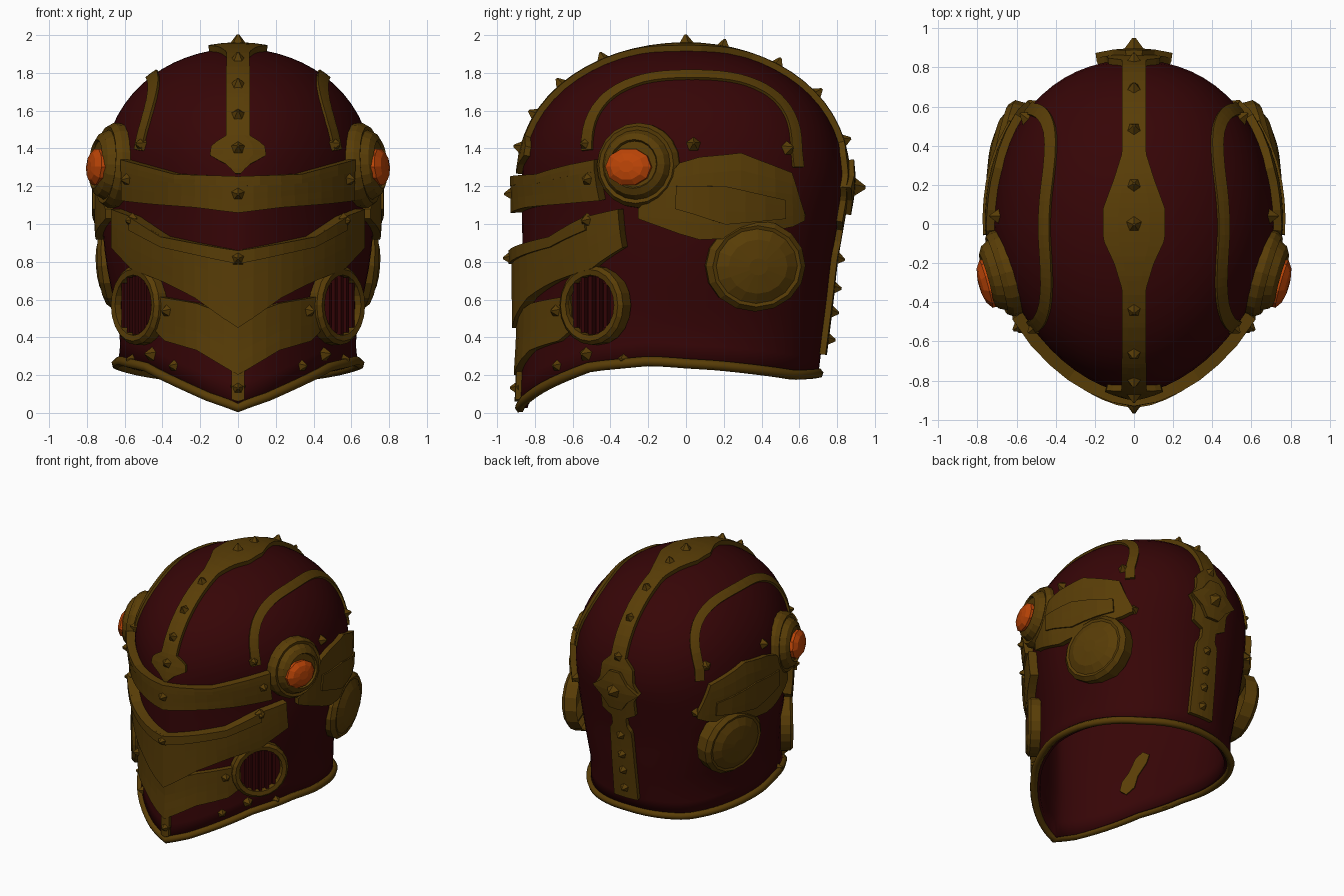
import bpy, bmesh
from math import sin, cos, pi, radians
from mathutils import Vector, Matrix
from mathutils.bvhtree import BVHTree

if "Cube" in bpy.data.objects:
    bpy.data.objects.remove(bpy.data.objects["Cube"])


def material(name, rgb):
    m = bpy.data.materials.new(name)
    m.use_nodes = True
    m.diffuse_color = (*rgb, 1)
    m.node_tree.nodes["Principled BSDF"].inputs["Base Color"].default_value = (*rgb, 1)
    return m


RED = material("dark red", (0.037, 0.0015, 0.002))
GOLD = material("old gold", (0.1, 0.047, 0.002))
ORANGE = material("orange", (0.5, 0.058, 0.002))


def finish(name, bm, *mats):
    mesh = bpy.data.meshes.new(name)
    bmesh.ops.recalc_face_normals(bm, faces=bm.faces)
    bm.to_mesh(mesh)
    ob = bpy.data.objects.new(name, mesh)
    bpy.context.collection.objects.link(ob)
    for m in mats:
        mesh.materials.append(m)
    return ob


def lerp(table, t):
    if t <= table[0][0]:
        return table[0][1]
    for (a, u), (b, v) in zip(table, table[1:]):
        if t <= b:
            return u + (v - u) * (t - a) / (b - a)
    return table[-1][1]


# Helmet form: half width, front and back depth, front roundness by height, rim height by angle
WIDTH = [(0, .62), (.25, .635), (.4, .62), (.6, .66), (.8, .7), (1, .72), (1.2, .72)]
FRONT = [(0, .88), (.25, .87), (.4, .86), (1.2, .87)]
BACK = [(.2, .7), (.6, .75), (.8, .77), (1.2, .84)]
ROUND = [(.4, 1.74), (.7, 1.62), (1.1, 1.6), (1.4, 1.8), (1.9, 2)]
RIM = [(0, .027), (.3, .085), (.6, .165), (.9, .245), (1.3, .275), (1.8, .25), (2.5, .2), (pi, .21)]
TOP = 1.93


def form(angle, z):
    k = max(0, (z - 1.2) / (TOP - 1.2))
    dome = max(0, 1 - k ** 2.3) ** .5
    s, c = sin(angle), cos(angle)
    n = lerp(ROUND, z) if c > 0 else 2.15
    x = lerp(WIDTH, z) * abs(s) ** (2 / n) * (1 if s > 0 else -1)
    y = -lerp(FRONT, z) * abs(c) ** (2 / n) if c > 0 else lerp(BACK, z) * abs(c) ** (2 / n)
    return Vector((x * dome, y * dome, z))


def rim_height(angle):
    return lerp(RIM, min(angle, 2 * pi - angle))


# Shell
SIDES, ROWS = 64, 26
angles = [2 * pi * i / SIDES for i in range(SIDES)]
bm = bmesh.new()
rings = []
for j in range(ROWS):
    t = sin(j / ROWS * pi / 2)
    rings.append([bm.verts.new(form(a, rim_height(a) + (TOP - rim_height(a)) * t)) for a in angles])
pole = bm.verts.new((0, 0, TOP))
for j in range(ROWS - 1):
    for i in range(SIDES):
        k = (i + 1) % SIDES
        bm.faces.new((rings[j][i], rings[j][k], rings[j + 1][k], rings[j + 1][i]))
for i in range(SIDES):
    bm.faces.new((rings[-1][i], rings[-1][(i + 1) % SIDES], pole))
bmesh.ops.recalc_face_normals(bm, faces=bm.faces)
TREE = BVHTree.FromBMesh(bm)
shell = finish("helmet_shell", bm, RED)
for p in shell.data.polygons:
    p.use_smooth = True
mod = shell.modifiers.new("wall", 'SOLIDIFY')
mod.thickness, mod.offset = .04, -1


# Points on the shell surface
def lifted(loc, off):
    p, n = TREE.find_nearest(loc)[:2]
    n = n.copy()
    if n.dot(p - Vector((0, 0, .9))) < 0:
        n.negate()
    if abs(p.x) < .003:
        n.x = 0
        n.normalize()
    return p + n * off, n


def cast(origin, direction, fallback):
    hit = TREE.ray_cast(Vector(origin), Vector(direction))[0]
    return hit if hit else Vector(fallback)


def from_front(x, z):
    return cast((x, -3, z), (0, 1, 0), (x, -.5, z))


def from_side(s):
    return lambda y, z: cast((s * 3, y, z), (-s, 0, 0), (s * .5, y, z))


def skin(name, grid, thick, mat):
    bm = bmesh.new()
    rows = [[bm.verts.new(p) for p in row] for row in grid]
    for r, q in zip(rows, rows[1:]):
        for i in range(len(r) - 1):
            bm.faces.new((r[i], r[i + 1], q[i + 1], q[i]))
    ob = finish(name, bm, mat)
    m = ob.modifiers.new("plate", 'SOLIDIFY')
    m.thickness, m.offset = thick, 0
    return ob


def plate(name, caster, outline, off, thick, div=5, steps=3):
    """Outline rows are (across, upper z, lower z)."""
    up = [(u, a) for u, a, b in outline]
    low = [(u, b) for u, a, b in outline]
    cols = [u + (v - u) * i / steps for (u, _), (v, _) in zip(up, up[1:]) for i in range(steps)]
    grid = []
    for u in cols + [up[-1][0]]:
        a, b = lerp(up, u), lerp(low, u)
        grid.append([lifted(caster(u, a + (b - a) * i / div), off)[0] for i in range(div + 1)])
    return skin(name, grid, thick, GOLD)


def strip(name, points, widths, off, thick):
    grid = []
    for i, p in enumerate(points):
        n = lifted(p, 0)[1]
        along = points[min(i + 1, len(points) - 1)] - points[max(i - 1, 0)]
        side = n.cross(along).normalized() * widths[i]
        grid.append([lifted(p + side * k, off)[0] for k in (-1, -.5, 0, .5, 1)])
    return skin(name, grid, thick, GOLD)


def mirrored(half):
    return [(-x, a, b) for x, a, b in reversed(half[1:])] + half


# Face plates: brow, visor and lower guard
plate("brow_band", from_front, mirrored(
    [(0, 1.23, 1.06), (.2, 1.24, 1.09), (.4, 1.27, 1.11), (.57, 1.32, 1.13)]), .025, .07)
plate("brow_upper_lip", from_front, mirrored(
    [(0, 1.25, 1.2), (.3, 1.265, 1.22), (.57, 1.34, 1.28)]), .03, .065, 2)
plate("visor_plate", from_front, mirrored(
    [(0, .86, .45), (.2, .9, .61), (.36, .935, .7), (.52, 1.04, .77), (.62, 1.08, .88)]), .025, .07)
plate("visor_lip", from_front, mirrored(
    [(0, .86, .79), (.2, .9, .84), (.36, .935, .88), (.52, 1.04, .97)]), .04, .07, 2)
plate("lower_guard", from_front, mirrored(
    [(0, .5, .2), (.2, .58, .33), (.36, .61, .38), (.42, .62, .45)]), .012, .055)
plate("chin_strap", from_front, mirrored([(0, .22, .06), (.03, .22, .07)]), .01, .04)

# Crest running over the crown from brow to nape
CREST = [(17, .01), (20, .06), (23, .15), (26.5, .14), (29, .06), (70, .06), (78, .1),
         (85, .155), (95, .155), (104, .1), (112, .06), (152, .06), (156, .13), (163, .14),
         (167, .19), (171, .14), (179, .14), (182, .06), (187, .06), (190, .09), (224, .1)]


def crown(deg):
    t = radians(deg)
    return cast((0, 0, 1), (0, -cos(t), sin(t)), (0, -cos(t), 1 + sin(t)))


steps = [17 + 1.5 * i for i in range(139)]
strip("crest", [crown(d) for d in steps], [lerp(CREST, d) for d in steps], .01, .045)
strip("nape_boss", [crown(d) for d in (158, 163, 167, 171, 176)], [.04, .1, .19, .1, .05], .035, .05)


def lathe(name, centre, normal, profile, mats, seg=20, squash=1):
    """Profile rows are (radius, height, material index); returns the local frame."""
    frame = Matrix.Translation(centre) @ Vector(normal).to_track_quat('Z', 'Y').to_matrix().to_4x4()
    bm = bmesh.new()
    rows = []
    for r, h, _ in profile:
        rows.append([bm.verts.new(frame @ Vector((r * cos(2 * pi * i / seg), squash * r * sin(2 * pi * i / seg), h)))
                     for i in range(seg)])
    for j in range(len(rows) - 1):
        for i in range(seg):
            k = (i + 1) % seg
            f = bm.faces.new((rows[j][i], rows[j][k], rows[j + 1][k], rows[j + 1][i]))
            f.material_index = profile[j + 1][2]
    bm.faces.new(rows[-1]).material_index = profile[-1][2]
    finish(name, bm, *mats)
    return frame


for s, label in ((1, "left"), (-1, "right")):
    side = from_side(s)
    # Arched band on the temple
    arc = [(.59, 1.3)]
    for i in range(33):
        t = pi * i / 32
        c = cos(t)
        arc.append((.03 + .55 * abs(c) ** .8 * (1 if c > 0 else -1), 1.39 + .395 * abs(sin(t)) ** .8))
    strip(label + "_temple_band", [side(y, z) for y, z in arc], [.034] * len(arc), .004, .025)

    # Ear plate and round ear cover
    plate(label + "_ear_plate", side, [(-.24, 1.08, 1.03), (-.03, 1.32, .95), (.07, 1.35, .92),
          (.28, 1.37, .93), (.54, 1.27, .99), (.6, 1.06, 1.02)], .018, .05)
    plate(label + "_ear_ridge", side, [(-.05, 1.2, 1.08), (.2, 1.2, 1.0), (.5, 1.13, 1.03)], .035, .04, 3)
    lathe(label + "_ear_cover", (s * .645, .365, .78), (s, .22, -.08),
          [(.265, -.07, 0), (.27, .02, 0), (.24, .05, 0), (.22, .045, 0), (.16, .075, 0), (.05, .09, 0)],
          [GOLD], 16, .9)

    # Lamp with orange lens
    lathe(label + "_lamp_housing", (s * .655, -.25, 1.31), (s, -.28, .08),
          [(.225, -.06, 0), (.225, .02, 0), (.205, .05, 0), (.185, .045, 0), (.165, .085, 0),
           (.13, .105, 0), (.122, .09, 0)], [GOLD])
    lathe(label + "_lamp_lens", (s * .66, -.28, 1.295), (s, -.28, .08),
          [(.126, .06, 0), (.126, .1, 0), (.09, .125, 0), (.04, .135, 0)], [ORANGE], 10, .8)

    # Round cheek vent with vertical bars
    frame = lathe(label + "_vent_ring", (s * .515, -.48, .57), (s * .8, -.6, 0),
                  [(.21, -.035, 0), (.21, .035, 0), (.19, .055, 0), (.16, .05, 0),
                   (.155, .015, 0), (.15, .015, 1)], [GOLD, RED], 20)
    bm = bmesh.new()
    for i in range(-2, 3):
        x = i * .05
        bmesh.ops.create_cube(bm, size=1, matrix=frame @ Matrix.Translation((x, 0, .03))
                              @ Matrix.Diagonal((.022, 2 * (.154 ** 2 - x * x) ** .5, .03, 1)))
    finish(label + "_vent_bars", bm, RED)

    # Small gold pad on the inside of the cheek
    strip(label + "_inner_pad", [side(y, z) for y, z in ((-.46, .7), (-.49, .64), (-.53, .54), (-.56, .46), (-.59, .4))],
          [.03, .05, .04, .055, .03], -.045, .01)

# Trim around the lower rim
curve = bpy.data.curves.new("rim_trim", 'CURVE')
curve.dimensions, curve.bevel_depth, curve.bevel_resolution = '3D', .027, 1
spline = curve.splines.new('POLY')
spline.points.add(SIDES - 1)
for p, a in zip(spline.points, angles):
    v = form(a, rim_height(a))
    p.co = (v.x * 1.015, v.y, v.z, 1)
spline.use_cyclic_u = True
curve.materials.append(GOLD)
bpy.context.collection.objects.link(bpy.data.objects.new("rim_trim", curve))

# Pyramid studs
studs = bmesh.new()


def stud(loc, off, size=.042):
    p, n = lifted(loc, off)
    bmesh.ops.create_cone(studs, cap_ends=True, segments=5, radius1=size, radius2=size * .15,
                          depth=size * 1.1, matrix=Matrix.Translation(p) @ n.to_track_quat('Z', 'Y').to_matrix().to_4x4())


for d in (25, 36, 48, 63, 102, 120, 135, 152, 193, 204, 212, 220):
    stud(crown(d), .045)
stud(crown(90), .045, .05)
stud(crown(167), .08, .06)
for x, z, off in ((0, .82, .08), (0, 1.16, .07), (0, .13, .035), (.35, .54, .05), (.34, .25, .01),
                  (.56, .28, .01), (.52, 1.02, .07), (.54, 1.24, .07)):
    for s in ((1, -1) if x else (1,)):
        stud(from_front(s * x, z), off)
for s in (1, -1):
    for y, z in ((.04, 1.42), (.54, 1.4), (.6, 1.05), (-.53, 1.42), (-.53, .31)):
        stud(from_side(s)(y, z), .02)
finish("studs", studs, GOLD)
